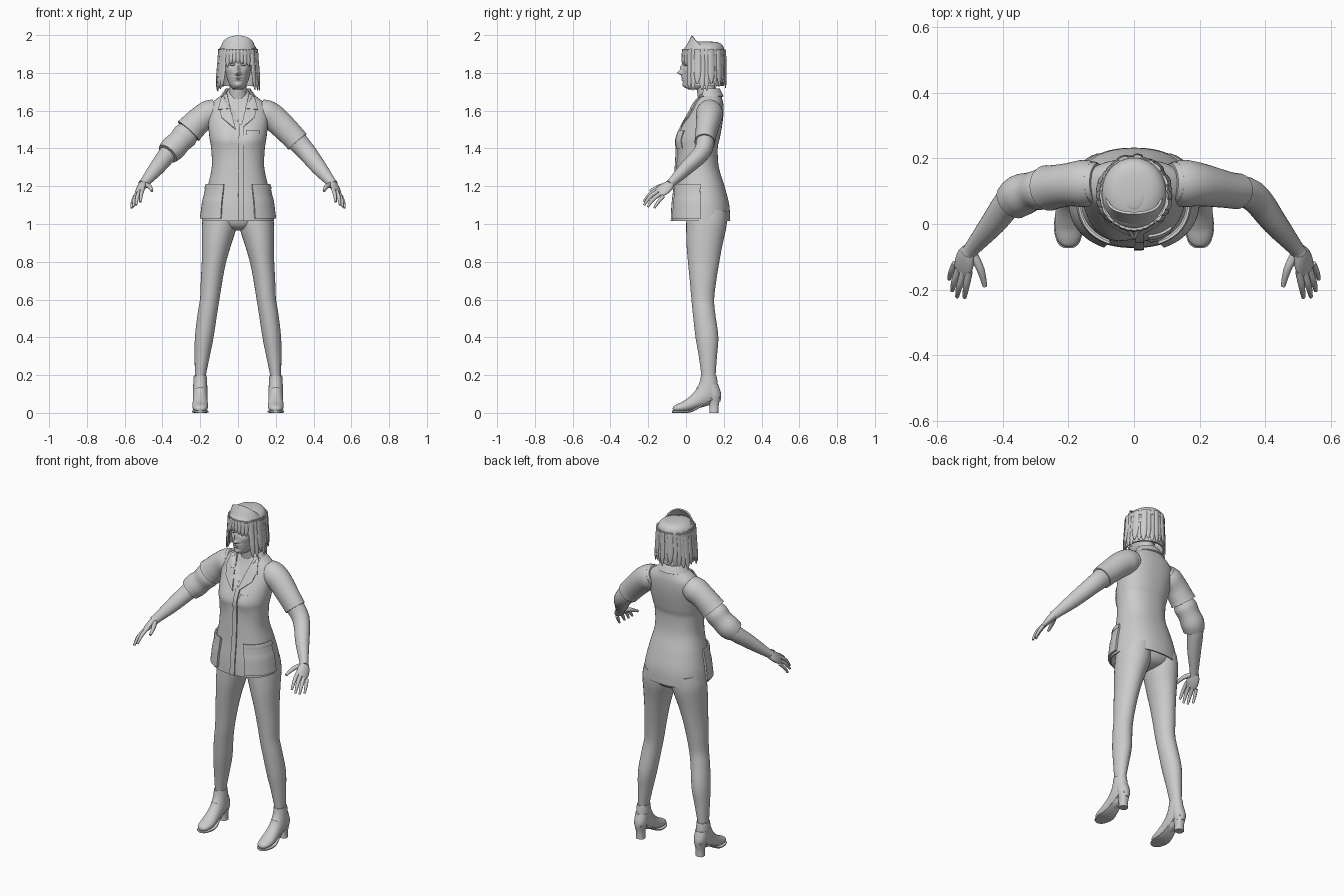
import bpy, bmesh, math, random
from mathutils import Vector
from mathutils.bvhtree import BVHTree

random.seed(4)
grey = bpy.data.materials.new("plain_grey")
grey.diffuse_color = (0.6, 0.6, 0.6, 1)


def make(name, verts, faces, thick=0, angle=40):
    """Mesh object with optional thickness, smooth shading and the grey material."""
    me = bpy.data.meshes.new(name)
    me.from_pydata([tuple(v) for v in verts], [], faces)
    bm = bmesh.new()
    bm.from_mesh(me)
    bmesh.ops.recalc_face_normals(bm, faces=bm.faces)
    bm.to_mesh(me)
    bm.free()
    ob = bpy.data.objects.new(name, me)
    bpy.context.collection.objects.link(ob)
    me.materials.append(grey)
    bpy.ops.object.select_all(action='DESELECT')
    ob.select_set(True)
    bpy.context.view_layer.objects.active = ob
    if thick:
        mod = ob.modifiers.new("thickness", 'SOLIDIFY')
        mod.thickness, mod.offset = thick, 0
        bpy.ops.object.modifier_apply(modifier=mod.name)
    bpy.ops.object.shade_smooth_by_angle(angle=math.radians(angle))
    return ob


def spline(pts, sub):
    """Catmull-Rom through tuples of any length."""
    out, n = [], len(pts)
    for i in range(n - 1):
        a, b, c, d = (pts[max(0, min(n - 1, i + k))] for k in (-1, 0, 1, 2))
        for j in range(sub):
            t = j / sub
            out.append(tuple(0.5 * (2*q + (r-p)*t + (2*p-5*q+4*r-s)*t*t + (3*q-p-3*r+s)*t**3)
                             for p, q, r, s in zip(a, b, c, d)))
    return out + [tuple(pts[-1])]


def spow(v, p):
    return math.copysign(abs(v) ** (2 / p), v)


def tube(name, pts, side=(1, 0, 0), axis=None, seg=24, sub=4, p=2, caps=True, edit=None, thick=0):
    """Loft of elliptical rings (x, y, z, a, b); a lies along side."""
    q = spline(pts, sub)
    verts, faces, n = [], [], len(q)
    for i, r in enumerate(q):
        t = Vector(axis) if axis else Vector(q[min(i+1, n-1)][:3]) - Vector(q[max(i-1, 0)][:3])
        t.normalize()
        u = Vector(side)
        u = (u - t * u.dot(t)).normalized()
        w = t.cross(u)
        for k in range(seg):
            th = math.tau * k / seg
            verts.append(Vector(r[:3]) + u * r[3] * spow(math.cos(th), p) + w * r[4] * spow(math.sin(th), p))
    if edit:
        verts = [edit(v) for v in verts]
    for i in range(n - 1):
        for k in range(seg):
            m = (k + 1) % seg
            faces.append((i*seg+k, i*seg+m, i*seg+seg+m, i*seg+seg+k))
    if caps:
        faces += [tuple(range(seg)), tuple(range((n-1)*seg, n*seg))]
    return make(name, verts, faces, thick)


def sheet(name, fn, nu=12, nv=12, thick=0.008):
    """Thin plate from a function of u, v in 0..1."""
    verts = [fn(i / nu, j / nv) for j in range(nv + 1) for i in range(nu + 1)]
    w = nu + 1
    faces = [(j*w+i, j*w+i+1, j*w+w+i+1, j*w+w+i) for j in range(nv) for i in range(nu)]
    return make(name, verts, faces, thick)


def gauss(dx, sx, dz, sz):
    return math.exp(-(dx / sx) ** 2 - (dz / sz) ** 2)


# Coat body, with bust and sunken V neck
coat_rings = [(0, .08, 1.015, .188, .15), (0, .08, 1.1, .178, .146), (0, .073, 1.2, .157, .128),
              (0, .061, 1.3, .136, .11), (0, .061, 1.4, .139, .104), (0, .067, 1.45, .147, .108),
              (0, .086, 1.52, .155, .102), (0, .105, 1.58, .158, .09), (0, .118, 1.63, .145, .077),
              (0, .122, 1.665, .105, .066), (0, .125, 1.69, .07, .056), (0, .125, 1.71, .058, .052)]


def coat_shape(v):
    v = v.copy()
    if v.y < .06:
        v.y -= .012 * gauss(abs(v.x) - .07, .05, v.z - 1.45, .06)
    if v.y < .1 and v.z > 1.53 + 1.8 * abs(v.x):
        v.y += .014
    return v


coat = tube("coat_body", coat_rings, axis=(0, 0, 1), seg=72, sub=5, p=2.3, caps=False,
            edit=coat_shape, thick=.006)
bvh = BVHTree.FromObject(coat, bpy.context.evaluated_depsgraph_get())
coat_fine = spline(coat_rings, 8)


def on_coat(corners, off=.004):
    """Bilinear (x, z) quad laid on the coat front."""
    a, b, c, d = (Vector(k) for k in corners)

    def fn(u, v):
        p = a.lerp(b, u).lerp(d.lerp(c, u), v)
        hit = bvh.ray_cast(Vector((p.x, -1, p.y)), Vector((0, 1, 0)))[0]
        return (p.x, (hit.y if hit else .1) - off, p.y)
    return fn


def around_coat(s, t0, t1, z0, z1, grow):
    """Angular strip just outside the coat; angle 0 is the side, negative the front."""
    def fn(u, v):
        z = z0 + (z1 - z0) * v
        r = min(coat_fine, key=lambda q: abs(q[2] - z))
        th = math.radians(t0 + (t1 - t0) * u)
        return (s * (r[3] + grow) * spow(math.cos(th), 2.3), r[1] + (r[4] + grow) * spow(math.sin(th), 2.3), z)
    return fn


sheet("button_placket", on_coat([(0, 1.017), (.03, 1.017), (.03, 1.52), (.005, 1.53)]), 3, 40)
sheet("breast_pocket", on_coat([(.045, 1.40), (.11, 1.40), (.112, 1.485), (.045, 1.485)], .002), thick=.006)
sheet("breast_pocket_flap", on_coat([(.043, 1.475), (.114, 1.475), (.114, 1.495), (.043, 1.495)]))
for s, tag in ((-1, "right"), (1, "left")):
    sheet(f"{tag}_hip_pocket", around_coat(s, -66, 0, 1.03, 1.2, .009), thick=.012)
    sheet(f"{tag}_hip_pocket_hem", around_coat(s, -67, 1, 1.185, 1.21, .013), nv=3)
    sheet(f"{tag}_lapel", on_coat([(s*.012, 1.50), (s*.088, 1.565), (s*.095, 1.605), (s*.045, 1.625)]))
    sheet(f"{tag}_collar", on_coat([(s*.04, 1.61), (s*.105, 1.605), (s*.088, 1.668), (s*.058, 1.69)], .007))
sheet("back_collar", lambda u, v: ((.062 + .028*v) * math.cos(math.pi * (u*1.3 - .15)),
      .12 + (.056 + .02*v) * math.sin(math.pi * (u*1.3 - .15)), 1.715 - .04*v), 28, 5)

# Hips, legs and heeled boots
tube("hips", [(0, .11, .965, .03, .04), (0, .11, .985, .11, .085), (0, .11, 1.03, .17, .105),
              (0, .1, 1.1, .165, .105), (0, .08, 1.2, .12, .09)], axis=(0, 0, 1), seg=32)
leg = [(.09, .112, 1.07, .085, .105), (.098, .108, 1.0, .092, .107), (.114, .098, .9, .078, .096),
       (.128, .093, .8, .064, .083), (.14, .09, .7, .057, .07), (.15, .089, .6, .051, .06),
       (.163, .096, .52, .051, .059), (.179, .111, .4, .049, .06), (.19, .116, .3, .040, .048),
       (.199, .119, .2, .029, .038), (.2, .12, .16, .029, .038)]
boot = [(.12, .197, .034, .041), (.119, .15, .037, .05), (.105, .1, .039, .06), (.055, .064, .039, .042),
        (.0, .036, .042, .030), (-.04, .026, .037, .022), (-.062, .021, .024, .015), (-.07, .02, .008, .006)]
sole = [(-.074, .006, .012), (-.06, .006, .032), (-.02, .006, .044), (.02, .008, .042),
        (.06, .026, .034), (.1, .054, .03), (.14, .074, .033), (.178, .082, .022)]
for s, tag in ((-1, "right"), (1, "left")):
    tube(f"{tag}_leg", [(s*x, *r) for x, *r in leg], seg=32)
    tube(f"{tag}_boot", [(s*.2, *r) for r in boot], seg=32)
    tube(f"{tag}_boot_back", [(s*.2, .148, .06, .028, .034), (s*.2, .146, .10, .036, .04),
                              (s*.2, .135, .15, .035, .036)], axis=(0, 0, 1))
    tube(f"{tag}_heel", [(s*.2, .148, 0, .025, .024), (s*.2, .148, .04, .024, .025),
                         (s*.2, .146, .09, .033, .038)], axis=(0, 0, 1), p=2.6)
    tube(f"{tag}_sole", [(s*.2, y, z, a, .006) for y, z, a in sole], p=4)

# Arms, sleeves and hands
arm = [(.12, .125, 1.6, .066, .066), (.2, .12, 1.55, .06, .062), (.28, .105, 1.472, .05, .058),
       (.36, .088, 1.385, .046, .05), (.43, .002, 1.297, .037, .041), (.49, -.07, 1.225, .024, .027),
       (.505, -.09, 1.208, .022, .026)]
sleeve = [(.11, .125, 1.605, .06, .06), (.15, .124, 1.585, .072, .072), (.2, .12, 1.553, .066, .07),
          (.28, .105, 1.474, .056, .065), (.315, .1, 1.435, .055, .063)]
short = sleeve[:3] + [(.245, .113, 1.51, .067, .073), (.262, .11, 1.492, .07, .076)]
cuff = [(.258, .11, 1.49, .054, .06), (.28, .106, 1.468, .062, .069), (.31, .1, 1.435, .059, .064),
        (.345, .088, 1.4, .064, .068), (.372, .068, 1.372, .058, .06)]
digits = {"index": [(.503, -.145, 1.188, .011), (.512, -.19, 1.158, .010), (.517, -.224, 1.117, .006)],
          "middle": [(.52, -.145, 1.175, .011), (.533, -.19, 1.145, .010), (.54, -.222, 1.1, .006)],
          "ring": [(.535, -.135, 1.16, .011), (.548, -.175, 1.13, .010), (.555, -.203, 1.09, .006)],
          "little": [(.546, -.12, 1.148, .010), (.558, -.146, 1.118, .009), (.564, -.168, 1.085, .006)],
          "thumb": [(.49, -.095, 1.208, .014), (.468, -.14, 1.198, .012), (.455, -.19, 1.175, .007)]}
palm = [(.502, -.08, 1.212, .024, .02), (.512, -.1, 1.196, .034, .02), (.52, -.125, 1.178, .037, .017),
        (.526, -.145, 1.164, .032, .012)]
for s, tag in ((-1, "right"), (1, "left")):
    side = (0, 1, 0)
    tube(f"{tag}_arm", [(s*x, *r) for x, *r in arm], side)
    tube(f"{tag}_sleeve", [(s*x, *r) for x, *r in (sleeve if s > 0 else short)], side, seg=32)
    if s < 0:
        tube("right_rolled_cuff", [(s*x, *r) for x, *r in cuff], side, seg=32)
    tube(f"{tag}_palm", [(s*x, *r) for x, *r in palm], (s*.6, .35, -.6))
    for finger, pts in digits.items():
        tube(f"{tag}_{finger}_finger", [(s*x, y, z, r, r) for x, y, z, r in pts], side=(s, 0, 0), seg=12)

# Neck and sculpted head
tube("neck", [(0, .125, 1.62, .06, .055), (0, .108, 1.7, .047, .049), (0, .095, 1.79, .046, .05)], seg=32)


def face(v):
    v = v.copy()
    x, z, ax = v.x, v.z, abs(v.x)
    if v.y < .07:
        v.y -= (.027 * gauss(x, .011, z - 1.80, .011) + .015 * gauss(x, .009, z - 1.826, .02)
                + .008 * gauss(ax - .012, .007, z - 1.796, .007) + .005 * gauss(ax - .03, .02, z - 1.864, .008)
                + .010 * gauss(x, .02, z - 1.777, .005) + .010 * gauss(x, .017, z - 1.764, .005)
                + .008 * gauss(x, .02, z - 1.735, .012) + .005 * gauss(ax - .045, .018, z - 1.812, .016)
                - .010 * gauss(ax - .03, .016, z - 1.843, .010))
    return v


tube("head", [(0, .055, 1.712, .02, .03), (0, .058, 1.72, .034, .06), (0, .062, 1.74, .047, .075),
              (0, .07, 1.77, .058, .087), (0, .08, 1.81, .067, .098), (0, .085, 1.85, .072, .101),
              (0, .09, 1.9, .077, .1), (0, .09, 1.94, .068, .085), (0, .09, 1.965, .03, .04)],
     axis=(0, 0, 1), seg=96, sub=8, edit=face)
for s, tag in ((-1, "right"), (1, "left")):
    tube(f"{tag}_eye", [(s*.016, -.004, 1.842, .001, .001), (s*.022, -.004, 1.843, .006, .005),
                        (s*.03, -.003, 1.843, .008, .006), (s*.038, .002, 1.844, .006, .005),
                        (s*.045, .008, 1.844, .001, .001)], side=(0, 1, 0), seg=16)
    tube(f"{tag}_eyebrow", [(s*.012, -.02, 1.858, .002, .002), (s*.03, -.013, 1.865, .003, .003),
                            (s*.048, .002, 1.862, .001, .001)], side=(0, 1, 0), seg=8)


# Bobbed hair: inner shell, hanging locks and fringe
def hair_point(th, z, grow=0):
    flare = .1 + .012 * max(0, 1.88 - z) / .16
    return Vector(((flare + grow) * math.sin(th), .09 - (.112 + grow) * math.cos(th), z))


sheet("hair_shell", lambda u, v: hair_point(.9 + u * (math.tau - 1.8), 1.73 + .2 * v, -.006), 40, 8, .01)


def lock(name, th, top, tip, width, grow):
    pts = []
    for f, w in ((0, .8), (.35, 1), (.75, .9), (1, .2)):
        c = hair_point(th, top + (tip - top) * f, grow + .004 * f)
        pts.append((*c, width * w, .006 * w + .001))
    tube(name, pts, side=(math.cos(th), math.sin(th), 0), seg=10, sub=3)


for i in range(22):
    th = .88 + i * (math.tau - 1.76) / 21
    lock(f"hair_lock_{i+1}", th, 1.925, random.uniform(1.70, 1.745), random.uniform(.015, .021),
         random.uniform(-.004, .005))
for i in range(9):
    lock(f"fringe_lock_{i+1}", -.8 + i * .2, 1.925, 1.858 + random.uniform(-.012, .008) - .025 * abs(i-4) / 4,
         .013, -.007)

# Cap: round crown, band and raised front flap
tube("cap_crown", [(0, .094, 1.9, .1, .106), (0, .095, 1.925, .099, .107), (0, .1, 1.948, .084, .092),
                   (0, .105, 1.962, .055, .062), (0, .108, 1.966, .01, .012)],
     axis=(0, 0, 1), seg=48)
tube("cap_band", [(0, .094, 1.898, .104, .112), (0, .094, 1.917, .104, .112)], axis=(0, 0, 1),
     seg=48, sub=1, caps=False, thick=.005)


def flap(u, v):
    th = (u - .5) * 2.9
    h = max(0, math.cos(th)) ** .6
    r = 1 - .42 * v * h
    return (.1 * math.sin(th) * (1 - .15 * v), .095 - .106 * math.cos(th) * r, 1.912 + .084 * v * h)


sheet("cap_front_flap", flap, 28, 8, .008)
